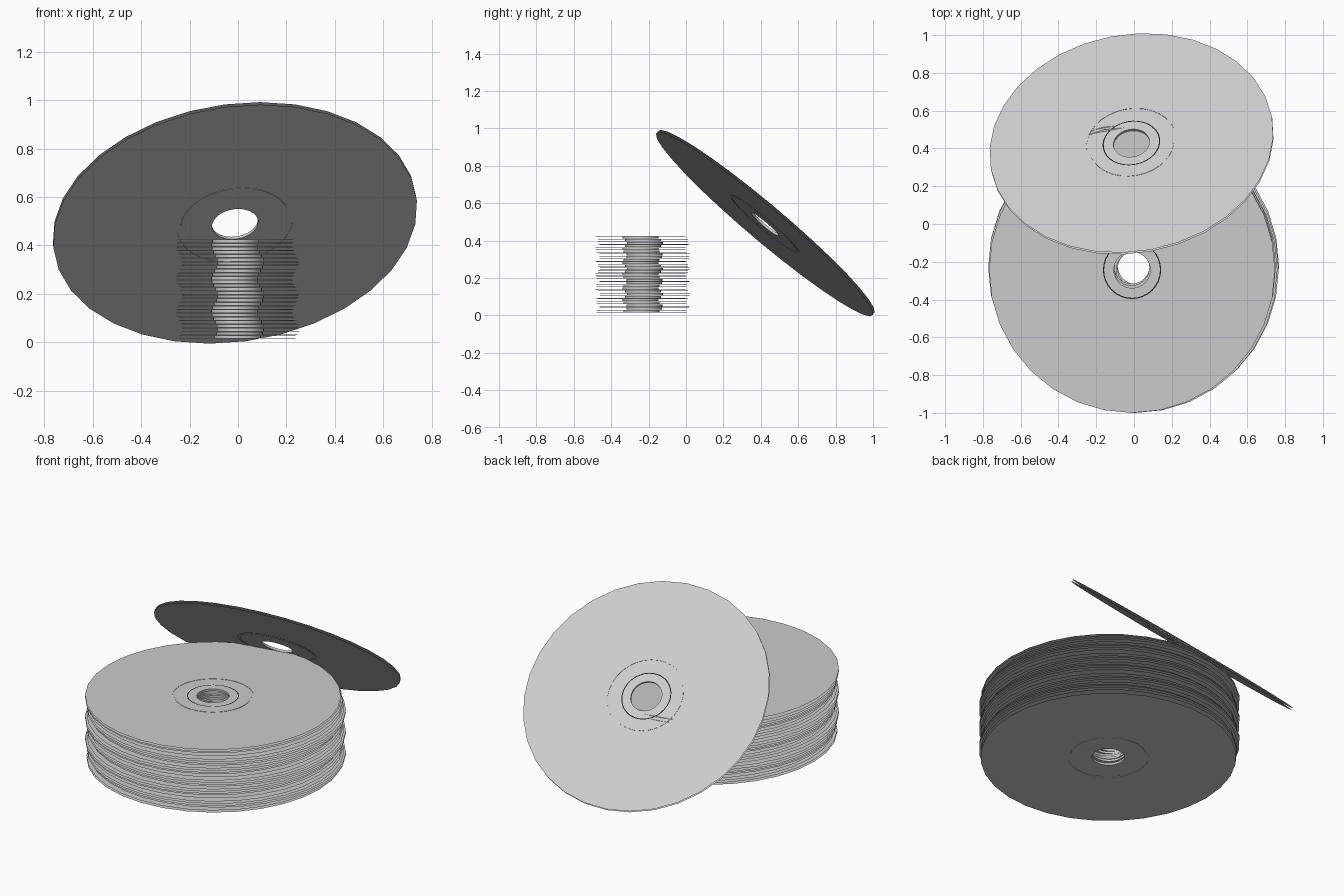
import bpy
import bmesh
import math
from mathutils import Matrix, Vector

if "Cube" in bpy.data.objects:
    bpy.data.objects.remove(bpy.data.objects["Cube"], do_unlink=True)

SEGMENTS = 32
RADIUS = 0.757
HOLE = 0.096
THICK = 0.0135
GROOVE = 0.002
PER_GROUP = 9
GROUPS = 3
PITCH = 0.0152


def make_material(name, rgb):
    mat = bpy.data.materials.new(name)
    mat.use_nodes = True
    mat.diffuse_color = (*rgb, 1)
    mat.node_tree.nodes["Principled BSDF"].inputs["Base Color"].default_value = (*rgb, 1)
    return mat


silver = make_material("silver grey", (0.6, 0.6, 0.6))
black = make_material("ring black", (0.01, 0.01, 0.01))


def half_profile():
    """Outer edge to hole: depth below the surface and the dark ring flag."""
    return [(RADIUS, 0, False), (0.24, 0, False), (0.24, GROOVE, False),
            (0.228, GROOVE, False), (0.228, 0, False),
            (0.154, 0, False), (0.148, 0, True), (HOLE, 0, False)]


def disc_mesh():
    # Two sheets joined by the wall of the centre hole, open at the rim
    half = half_profile()
    points = [(r, d) for r, d, _ in half] + [(r, THICK - d) for r, d, _ in reversed(half)]
    dark_top = len(points) - 1 - [flag for _, _, flag in half].index(True)
    bm = bmesh.new()
    rings = []
    for r, z in points:
        rings.append([bm.verts.new((r * math.cos(a), r * math.sin(a), z))
                      for a in (math.tau * i / SEGMENTS for i in range(SEGMENTS))])
    for k, (a, b) in enumerate(zip(rings, rings[1:])):
        for i in range(SEGMENTS):
            j = (i + 1) % SEGMENTS
            face = bm.faces.new((a[i], b[i], b[j], a[j]))
            face.material_index = int(k == dark_top)
            # only the hole wall is rounded
            face.smooth = k == len(half) - 1
    for edge in bm.edges:
        if len(edge.link_faces) == 2 and edge.calc_face_angle(0) > 0.6:
            edge.smooth = False
    mesh = bpy.data.meshes.new("disc")
    bm.to_mesh(mesh)
    bm.free()
    mesh.materials.append(silver)
    mesh.materials.append(black)
    return mesh


mesh = disc_mesh()


def add_disc(name, matrix):
    obj = bpy.data.objects.new(name, mesh)
    obj.matrix_world = matrix
    bpy.context.collection.objects.link(obj)


# Untidy stack: each group of discs drifts round the centre
for n in range(PER_GROUP * GROUPS):
    turn = math.tau * n / PER_GROUP
    x = -0.002 + 0.013 * math.sin(turn)
    y = -0.232 - 0.012 * math.cos(turn * 2 + 1)
    add_disc(f"stacked_disc_{n + 1}", Matrix.Translation((x, y, 0.015 + n * PITCH)))

# Single disc leaning against the back of the stack
normal = Vector((-0.12, 0.64, 0.758)).normalized()
tilt = normal.to_track_quat("Z", "Y").to_matrix().to_4x4()
add_disc("leaning_disc", Matrix.Translation((-0.012, 0.42, 0.488)) @ tilt)
